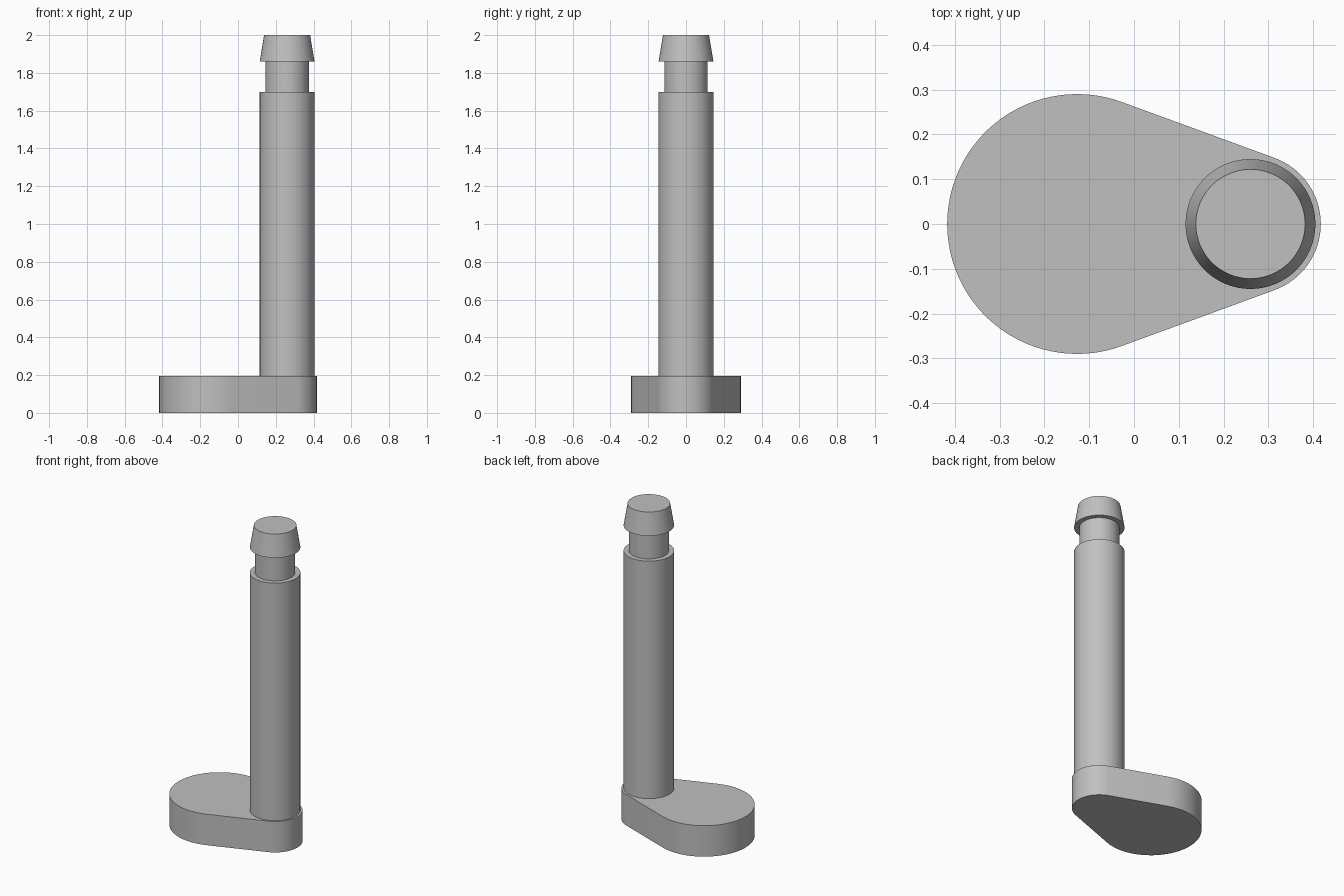
import bpy
import bmesh
from math import asin, cos, sin, pi, radians

cube = bpy.data.objects.get("Cube")
if cube:
    bpy.data.objects.remove(cube, do_unlink=True)

grey = bpy.data.materials.new("plain grey")
grey.use_nodes = True
colour = (0.53, 0.53, 0.53, 1)
grey.diffuse_color = colour
grey.node_tree.nodes["Principled BSDF"].inputs["Base Color"].default_value = colour

PIN_X = 0.26
BASE_TOP = 0.196


def finish(name, bm, x=0):
    """Turn a bmesh into a smooth-shaded object with sharp rims."""
    bmesh.ops.recalc_face_normals(bm, faces=bm.faces)
    mesh = bpy.data.meshes.new(name)
    bm.to_mesh(mesh)
    bm.free()
    mesh.materials.append(grey)
    obj = bpy.data.objects.new(name, mesh)
    bpy.context.collection.objects.link(obj)
    obj.location.x = x
    mesh.shade_smooth()
    mesh.set_sharp_from_angle(angle=radians(30))
    return obj


def arc(cx, r, start, end, steps):
    return [(cx + r * cos(a), r * sin(a), 0)
            for a in (start + (end - start) * i / steps for i in range(steps + 1))]


# Base plate: two arcs joined by their common tangents, extruded upwards
big_x, big_r, small_r = -0.127, 0.29, 0.157
tangent = pi / 2 - asin((big_r - small_r) / (PIN_X - big_x))
outline = arc(PIN_X, small_r, -tangent, tangent, 32)
outline += arc(big_x, big_r, tangent, 2 * pi - tangent, 56)
bm = bmesh.new()
bottom = bm.faces.new([bm.verts.new(p) for p in outline])
walls = bmesh.ops.extrude_face_region(bm, geom=[bottom], use_keep_orig=True)
top = [v for v in walls["geom"] if isinstance(v, bmesh.types.BMVert)]
bmesh.ops.translate(bm, verts=top, vec=(0, 0, BASE_TOP))
finish("base_plate", bm)

# Pin: shaft, grooved neck and tapered head as one turned profile
profile = [(0, BASE_TOP), (0.145, BASE_TOP), (0.145, 1.70), (0.115, 1.70),
           (0.115, 1.86), (0.145, 1.86), (0.122, 2.0), (0, 2.0)]
bm = bmesh.new()
points = [bm.verts.new((r, 0, z)) for r, z in profile]
edges = [bm.edges.new(pair) for pair in zip(points, points[1:])]
bmesh.ops.spin(bm, geom=points + edges, cent=(0, 0, 0), axis=(0, 0, 1),
               angle=2 * pi, steps=64)
bmesh.ops.remove_doubles(bm, verts=bm.verts, dist=0.0005)
finish("grooved_pin", bm, PIN_X)
